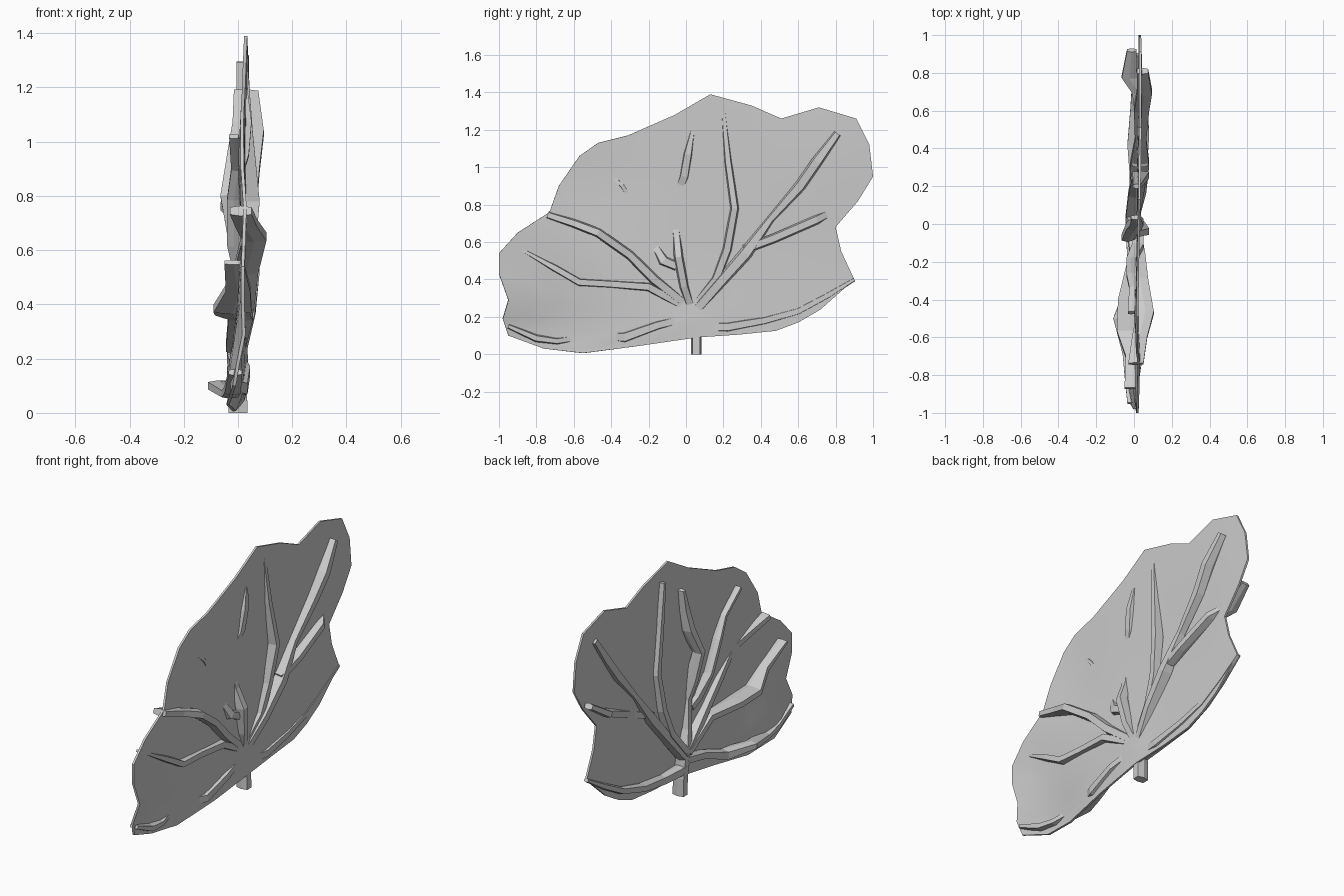
import bpy, bmesh, math
from mathutils import Vector


def make_object(name, bm):
    bmesh.ops.recalc_face_normals(bm, faces=bm.faces)
    me = bpy.data.meshes.new(name)
    bm.to_mesh(me)
    bm.free()
    ob = bpy.data.objects.new(name, me)
    bpy.context.collection.objects.link(ob)
    return ob


def bend(y, z):
    # gentle waviness of the thin sheet: y, z, height, radius of each swell
    x = .02
    for y0, z0, h, r in ((-.75, .06, -.058, .28), (-.72, .66, .012, .2), (.04, .15, .012, .15),
                         (.75, 1.1, .018, .4), (-.5, .88, -.015, .2), (-.95, .3, .02, .1),
                         (.2, 1.35, .008, .3), (-.8, .5, -.012, .15)):
        x += h * math.exp(-((y - y0) ** 2 + (z - z0) ** 2) / r ** 2)
    return x


def vein(name, pts):
    # six-sided flattened ribbon; each point is x, y, z, width in plane, depth along x
    bm = bmesh.new()
    rings = []
    for i, (x, y, z, w, d) in enumerate(pts):
        a, b = pts[max(i - 1, 0)], pts[min(i + 1, len(pts) - 1)]
        t = Vector((0, b[1] - a[1], b[2] - a[2])).normalized()
        n = Vector((0, -t.z, t.y)) * w / 2
        c, dx = Vector((x, y, z)), Vector((d / 2, 0, 0))
        rings.append([bm.verts.new(c + n * u + dx * v) for u, v in
                      ((.7, 1), (-.7, 1), (-1, 0), (-.7, -1), (.7, -1), (1, 0))])
    for r, s in zip(rings, rings[1:]):
        for k in range(6):
            bm.faces.new((r[k], r[(k + 1) % 6], s[(k + 1) % 6], s[k]))
    bm.faces.new(rings[0])
    bm.faces.new(rings[-1])
    return make_object(name, bm)


# thin fan sheet: outline (y, z) shrunk in rings towards the root
outline = [(.06, .09), (.28, .105), (.48, .125), (.60, .17), (.72, .24), (.90, .40), (.83, .55), (.80, .68),
           (.92, .82), (1, .95), (.98, 1.12), (.91, 1.26), (.71, 1.32), (.51, 1.26), (.35, 1.33),
           (.13, 1.39), (-.06, 1.28), (-.31, 1.17), (-.47, 1.13), (-.57, 1.06), (-.68, .90),
           (-.73, .76), (-.90, .65), (-1, .54), (-1, .43), (-.95, .29), (-.98, .19), (-.95, .10),
           (-.76, .03), (-.55, .006), (-.25, .045)]
cy, cz = .04, .22
bm = bmesh.new()
N = len(outline)
rings = []
for f in (1, .87, .74, .6, .45, .3, .15):
    ring = []
    for y, z in outline:
        py, pz = cy + (y - cy) * f, cz + (z - cz) * f
        ring.append(bm.verts.new((bend(py, pz), py, pz)))
    rings.append(ring)
for r, s in zip(rings, rings[1:]):
    for k in range(N):
        bm.faces.new((r[k], r[(k + 1) % N], s[(k + 1) % N], s[k]))
mid = bm.verts.new((bend(cy, cz), cy, cz))
for k in range(N):
    bm.faces.new((rings[-1][k], rings[-1][(k + 1) % N], mid))
sheet = make_object("fan_sheet", bm)
mod = sheet.modifiers.new("thickness", "SOLIDIFY")
mod.thickness = .012
mod.offset = 0
bpy.context.view_layer.objects.active = sheet
sheet.select_set(True)
bpy.ops.object.modifier_apply(modifier=mod.name)
bpy.ops.object.shade_smooth_by_angle(angle=math.radians(40))

# stem and branching veins
vein("stem", [(0, .055, 0, .055, .07), (-.002, .055, .10, .055, .07), (-.01, .035, .25, .06, .06)])
vein("vein_left_upper", [(-.01, .02, .25, .05, .07), (.02, -.17, .40, .055, .08), (.03, -.30, .53, .05, .09),
                         (.06, -.47, .65, .05, .09), (.03, -.60, .70, .045, .08), (.01, -.74, .745, .04, .08)])
vein("vein_left_middle", [(-.01, .02, .24, .05, .07), (.01, -.20, .36, .05, .09), (-.02, -.40, .375, .045, .13),
                          (-.02, -.57, .385, .045, .14), (.0, -.70, .46, .04, .09), (-.015, -.87, .555, .02, .07)])
vein("vein_left_lower", [(-.01, .03, .20, .05, .06), (.01, -.15, .155, .05, .07), (-.005, -.33, .09, .06, .08),
                         (-.075, -.50, .10, .04, .07), (-.03, -.69, .07, .035, .06), (-.02, -.80, .085, .04, .06),
                         (-.01, -.95, .15, .025, .05)])
vein("vein_centre", [(-.01, .03, .24, .05, .07), (.02, -.01, .36, .05, .08), (.04, -.04, .52, .05, .08),
                     (.0, -.05, .63, .045, .07), (-.035, -.07, .80, .05, .06), (0, -.01, .95, .055, .08),
                     (.015, .01, 1.07, .05, .07), (.01, .035, 1.19, .025, .05)])
vein("vein_centre_branch", [(.02, -.05, .47, .05, .06), (.02, -.12, .50, .06, .06), (-.015, -.19, .62, .035, .05),
                            (-.015, -.27, .79, .03, .05), (.0, -.34, .90, .025, .05), (-.015, -.47, 1.02, .025, .035)])
vein("vein_upright", [(-.01, .03, .24, .05, .07), (.01, .16, .40, .05, .08), (.02, .22, .56, .05, .08),
                      (.035, .26, .78, .045, .09), (.025, .225, 1.03, .04, .06), (.015, .20, 1.295, .025, .04)])
vein("vein_right_upper", [(-.005, .05, .23, .06, .07), (.02, .18, .38, .06, .09), (.03, .32, .54, .07, .10),
                          (.035, .45, .72, .04, .06), (.04, .61, .90, .06, .08), (.055, .70, 1.03, .06, .08),
                          (.045, .81, 1.18, .04, .06)])
vein("vein_right_middle", [(.03, .31, .56, .05, .08), (.05, .47, .62, .05, .06), (.03, .70, .72, .05, .08),
                           (-.025, .78, .76, .045, .08), (-.012, .92, .85, .035, .05)])
vein("vein_right_lower", [(-.01, .05, .15, .06, .06), (.01, .22, .145, .055, .06), (.0, .42, .18, .045, .07),
                          (.005, .60, .23, .04, .05), (.01, .75, .31, .035, .04), (.018, .90, .40, .02, .025)])
